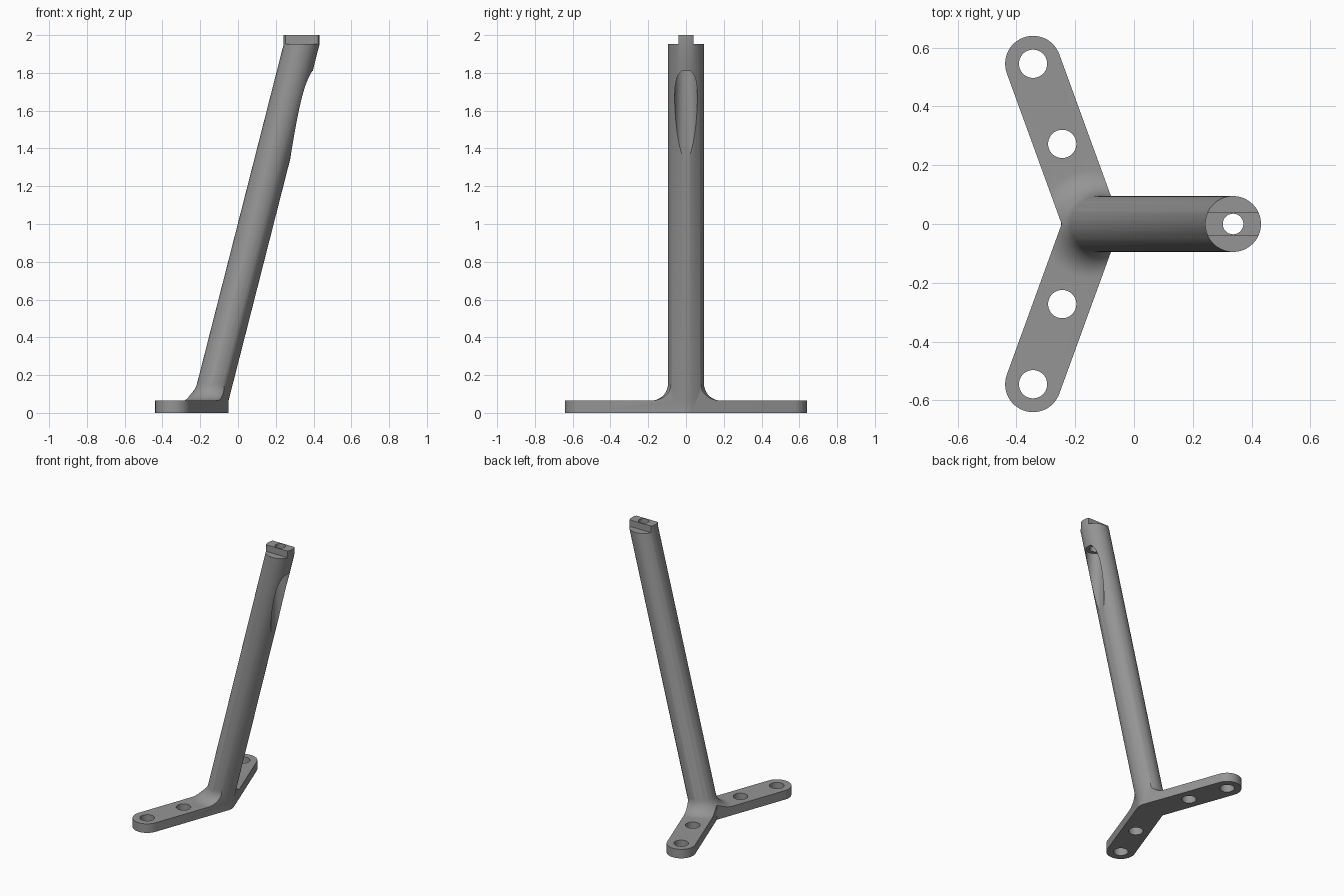
import bpy, bmesh, math

if "Cube" in bpy.data.objects:
    bpy.data.objects.remove(bpy.data.objects["Cube"])

R = 0.095            # tube radius and half width of the foot arms
PLATE = 0.065        # foot thickness
FOOT_X = -0.145      # where the two arms meet
TOP_X, SHELF = 0.337, 1.953
TILT = math.radians(20)
ARM = 0.58           # arm length, centre to centre
SEG = 64


def tube_x(z):
    """Centre of the leaning tube at height z."""
    return FOOT_X + (TOP_X - FOOT_X) * (z - PLATE) / (SHELF - PLATE)


def finish(name, bm):
    bmesh.ops.recalc_face_normals(bm, faces=bm.faces)
    me = bpy.data.meshes.new(name)
    bm.to_mesh(me)
    bm.free()
    ob = bpy.data.objects.new(name, me)
    bpy.context.collection.objects.link(ob)
    return ob


def loft(name, rings):
    """Solid through horizontal circles given as (x, y, z, radius)."""
    bm = bmesh.new()
    loops = [[bm.verts.new((x + r * math.cos(2 * math.pi * i / SEG),
                            y + r * math.sin(2 * math.pi * i / SEG), z))
              for i in range(SEG)] for x, y, z, r in rings]
    for a, b in zip(loops, loops[1:]):
        for i in range(SEG):
            j = (i + 1) % SEG
            bm.faces.new((a[i], a[j], b[j], b[i]))
    bm.faces.new(loops[0])
    bm.faces.new(loops[-1])
    return finish(name, bm)


def prism(name, points, z0, z1):
    bm = bmesh.new()
    face = bm.faces.new([bm.verts.new((x, y, z0)) for x, y in points])
    ext = bmesh.ops.extrude_face_region(bm, geom=[face])
    for v in ext["geom"]:
        if isinstance(v, bmesh.types.BMVert):
            v.co.z = z1
    return finish(name, bm)


def rect(x0, x1, y0, y1):
    return [(x0, y0), (x1, y0), (x1, y1), (x0, y1)]


def boolean(ob, other, op):
    """Apply a boolean at once and remove the helper."""
    mod = ob.modifiers.new(op, 'BOOLEAN')
    mod.operation, mod.object, mod.solver = op, other, 'EXACT'
    dg = bpy.context.evaluated_depsgraph_get()
    dg.update()
    me = bpy.data.meshes.new_from_object(ob.evaluated_get(dg))
    ob.modifiers.clear()
    ob.data = me
    bpy.data.objects.remove(other)


def arc(cx, cy, a0, a1, n):
    return [(cx + R * math.cos(a0 + (a1 - a0) * i / n),
             cy + R * math.sin(a0 + (a1 - a0) * i / n)) for i in range(n + 1)]


# V-shaped foot outline: rounded heel, rounded arm ends, sharp inner corner
ex, ey = FOOT_X - ARM * math.sin(TILT), ARM * math.cos(TILT)
outline = (arc(FOOT_X, 0, -TILT, TILT, 12)
           + arc(ex, ey, TILT, TILT + math.pi, 32)
           + [(FOOT_X - R / math.cos(TILT), 0)]
           + arc(ex, -ey, math.pi - TILT, 2 * math.pi - TILT, 32))

# Foot plate with a flared fillet, trimmed to the outline
stand = prism("support_stand", rect(-0.7, 0.3, -0.9, 0.9), 0, PLATE)
F = 0.09
rings = [(FOOT_X, 0, 0.03, R + F)]
for i in range(13):
    a = math.pi / 2 * i / 12
    z = PLATE + F * (1 - math.cos(a))
    rings.append((tube_x(z), 0, z, R + F * (1 - math.sin(a))))
rings.append((tube_x(0.18), 0, 0.18, R - 0.003))
boolean(stand, loft("fillet", rings), 'UNION')
boolean(stand, prism("trim", outline, -0.1, 0.4), 'INTERSECT')

# Leaning tube with an upright end
boolean(stand, loft("tube", [(tube_x(0.03), 0, 0.03, R), (TOP_X, 0, SHELF, R),
                             (TOP_X, 0, 2.0, R)]), 'UNION')

# Shelves either side of the top tab
for s in (-1, 1):
    y0, y1 = sorted((s * 0.039, s * 0.2))
    boolean(stand, prism("shelf_cut", rect(0.1, 0.6, y0, y1), SHELF, 2.1), 'DIFFERENCE')

# Upright bolt hole and the wider recess below it
boolean(stand, loft("recess_cut", [(TOP_X, 0, 1.1, 0.06), (TOP_X, 0, 1.81, 0.06)]), 'DIFFERENCE')
boolean(stand, loft("bolt_cut", [(TOP_X, 0, 1.7, 0.035), (TOP_X, 0, 2.1, 0.035)]), 'DIFFERENCE')

# Two screw holes in each arm
for s in (-1, 1):
    for d in (0.29, ARM):
        x, y = FOOT_X - d * math.sin(TILT), s * d * math.cos(TILT)
        boolean(stand, loft("screw_cut", [(x, y, -0.1, 0.048), (x, y, 0.2, 0.048)]), 'DIFFERENCE')

# Grey finish
grey = bpy.data.materials.new("mid_grey")
grey.diffuse_color = (0.3, 0.3, 0.3, 1)
grey.use_nodes = True
grey.node_tree.nodes["Principled BSDF"].inputs["Base Color"].default_value = grey.diffuse_color
stand.data.materials.clear()
stand.data.materials.append(grey)
for p in stand.data.polygons:
    p.material_index = 0
bpy.context.view_layer.objects.active = stand
stand.select_set(True)
bpy.ops.object.shade_smooth_by_angle(angle=math.radians(30))
